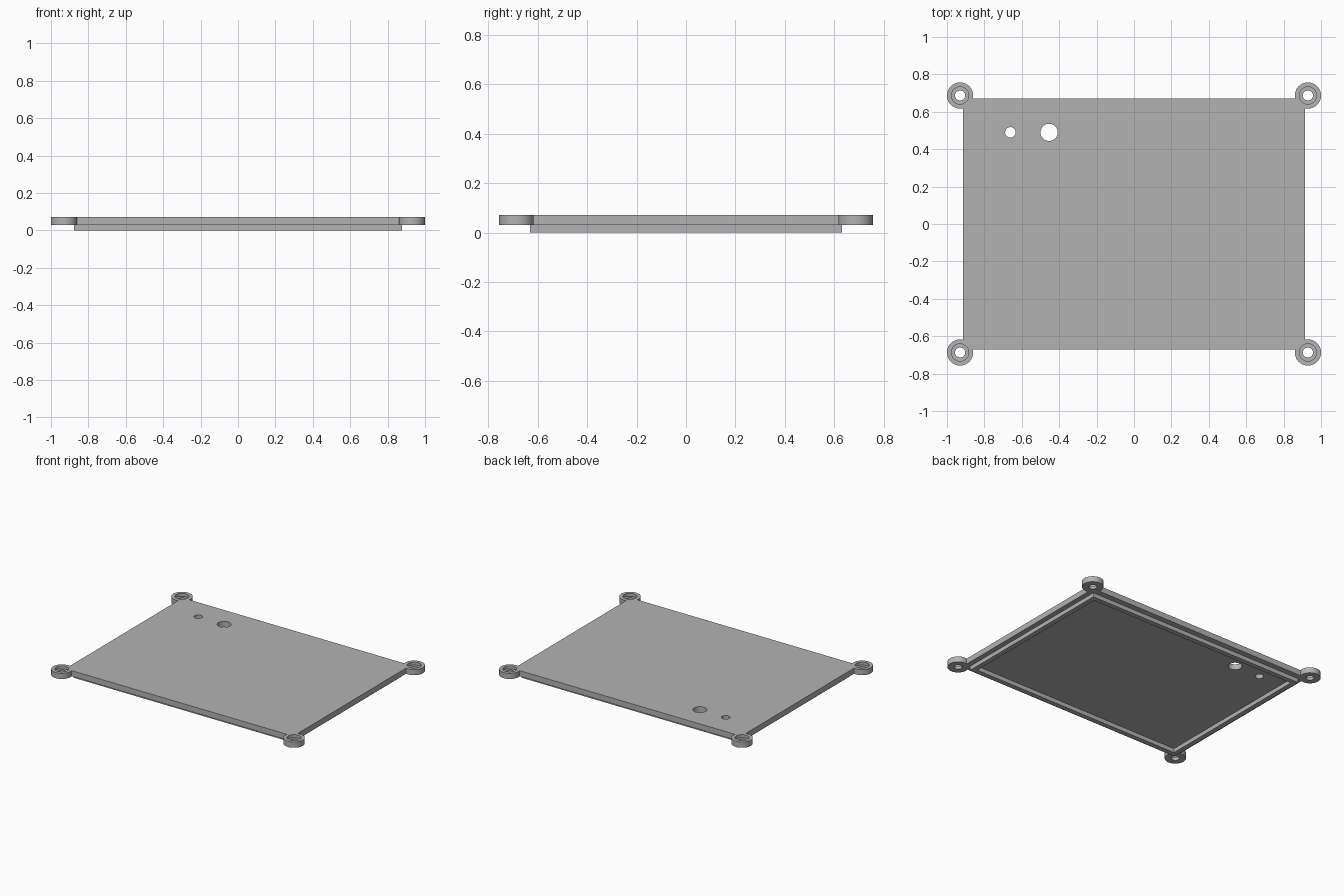
import bpy, bmesh, math
from mathutils import Matrix

cube = bpy.data.objects.get("Cube")
if cube:
    bpy.data.objects.remove(cube, do_unlink=True)

GREY = (0.45, 0.45, 0.45, 1)
grey = bpy.data.materials.new("plain grey")
grey.use_nodes = True
grey.diffuse_color = GREY
grey.node_tree.nodes["Principled BSDF"].inputs["Base Color"].default_value = GREY

PLATE_X, PLATE_Y = 0.913, 0.672
RIM_X, RIM_Y, RIM_WALL = 0.877, 0.631, 0.035
LEDGE, TOP = 0.03, 0.071
LUG_X, LUG_Y, LUG_R = 0.93, 0.687, 0.07
SEGMENTS = 48


def make_object(name, bm):
    bmesh.ops.recalc_face_normals(bm, faces=bm.faces)
    mesh = bpy.data.meshes.new(name)
    bm.to_mesh(mesh)
    bm.free()
    mesh.materials.append(grey)
    ob = bpy.data.objects.new(name, mesh)
    bpy.context.collection.objects.link(ob)
    return ob


def select_only(ob):
    bpy.ops.object.select_all(action='DESELECT')
    ob.select_set(True)
    bpy.context.view_layer.objects.active = ob


def smooth(ob):
    select_only(ob)
    bpy.ops.object.shade_smooth_by_angle(angle=math.radians(30))


def box(name, hx, hy, z0, z1):
    bm = bmesh.new()
    size = Matrix.Diagonal((2 * hx, 2 * hy, z1 - z0, 1))
    bmesh.ops.create_cube(bm, size=1, matrix=Matrix.Translation((0, 0, (z0 + z1) / 2)) @ size)
    return make_object(name, bm)


def cylinder(name, x, y, r, segments):
    bm = bmesh.new()
    bmesh.ops.create_cone(bm, cap_ends=True, segments=segments, radius1=r, radius2=r,
                          depth=0.4, matrix=Matrix.Translation((x, y, 0)))
    return make_object(name, bm)


def cut(ob, cutter):
    cutter.hide_render = True
    mod = ob.modifiers.new("cut", 'BOOLEAN')
    mod.operation = 'DIFFERENCE'
    mod.solver = 'EXACT'
    mod.object = cutter
    select_only(ob)
    bpy.ops.object.modifier_apply(modifier=mod.name)
    bpy.data.objects.remove(cutter, do_unlink=True)


def lathe_ring(name, x, y, profile):
    """Spin a closed (radius, height) profile around a vertical axis."""
    bm = bmesh.new()
    rings = []
    for r, z in profile:
        rings.append([bm.verts.new((x + r * math.cos(a), y + r * math.sin(a), z))
                      for a in (math.tau * i / SEGMENTS for i in range(SEGMENTS))])
    for k, ring in enumerate(rings):
        nxt = rings[(k + 1) % len(rings)]
        for i in range(SEGMENTS):
            j = (i + 1) % SEGMENTS
            bm.faces.new((ring[i], ring[j], nxt[j], nxt[i]))
    return make_object(name, bm)


# Flat cover plate with two through holes
plate = box("cover_plate", PLATE_X, PLATE_Y, LEDGE, TOP)
cut(plate, cylinder("small_hole", -0.661, 0.49, 0.028, 24))
cut(plate, cylinder("large_hole", -0.454, 0.49, 0.046, 40))

# Counterbored screw lugs at the corners
lug_profile = [(0.027, LEDGE), (LUG_R, LEDGE), (LUG_R, TOP),
               (0.046, TOP), (0.046, 0.05), (0.027, 0.05)]
for side, sx in (("left", 1), ("right", -1)):
    for end, sy in (("front", -1), ("back", 1)):
        x, y = sx * LUG_X, sy * LUG_Y
        cut(plate, cylinder("corner_cut", x, y, LUG_R, SEGMENTS))
        smooth(lathe_ring(f"{end}_{side}_lug", x, y, lug_profile))
smooth(plate)

# Locating rim underneath: an open rectangular frame
rim = box("locating_rim", RIM_X, RIM_Y, 0, LEDGE)
cut(rim, box("rim_opening", RIM_X - RIM_WALL, RIM_Y - RIM_WALL, -0.1, 0.1))
